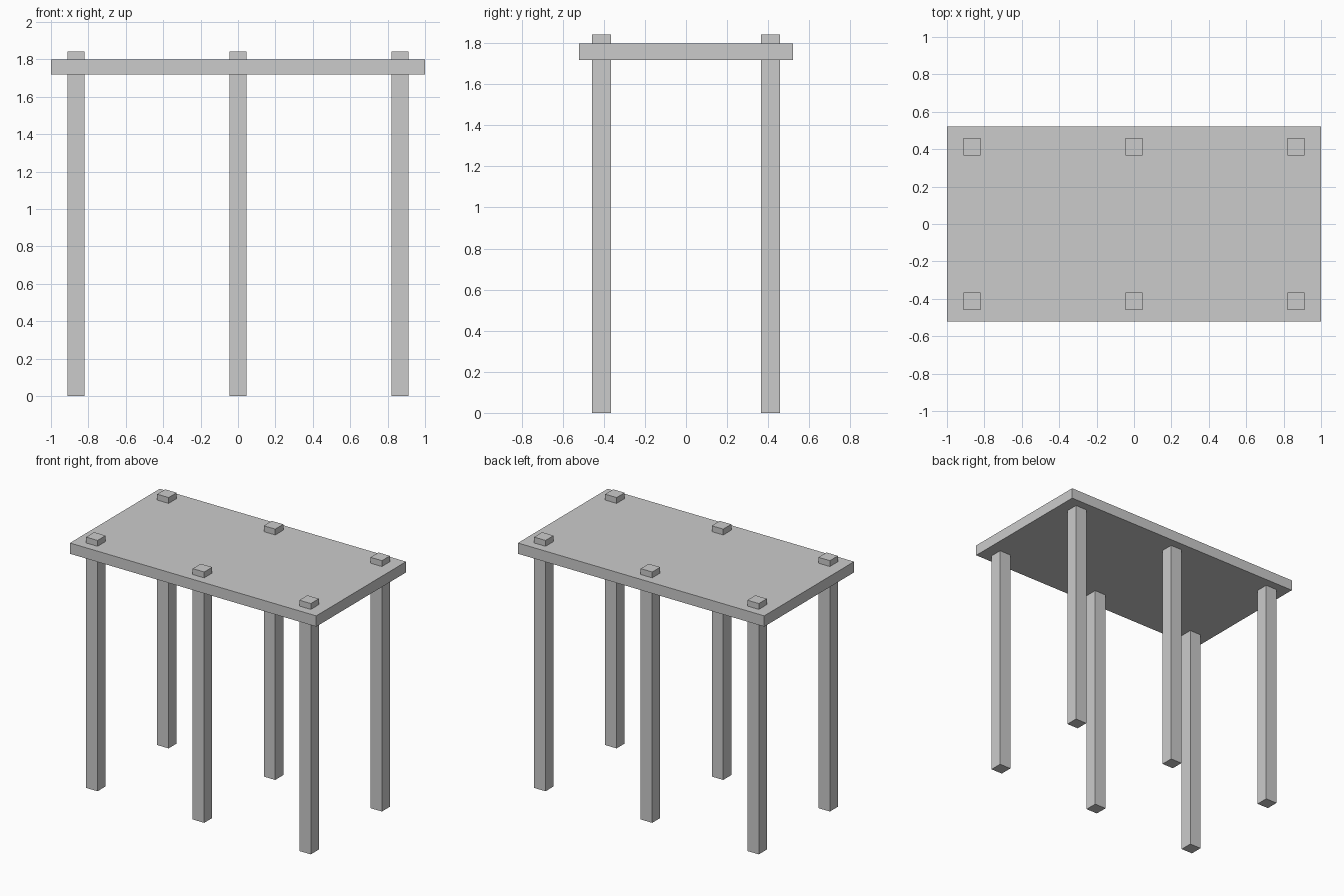
import bpy

if "Cube" in bpy.data.objects:
    bpy.data.objects.remove(bpy.data.objects["Cube"])


def box(name, x, y, z0, z1, width, depth):
    """Axis-aligned box centred on x, y and spanning z0 to z1."""
    bpy.ops.mesh.primitive_cube_add(size=1, location=(x, y, (z0 + z1) / 2))
    obj = bpy.context.object
    obj.name = name
    obj.scale = (width, depth, z1 - z0)
    bpy.ops.object.transform_apply(location=False, rotation=False, scale=True)
    return obj


# Flat top slab
box("table_top", 0, 0, 1.719, 1.798, 2.0, 1.042)

# Six square posts that pass through the slab and stick out above it
LEG = 0.093
for side, y in (("front", -0.412), ("back", 0.412)):
    for place, x in (("left", -0.866), ("middle", 0), ("right", 0.866)):
        box(f"{side}_{place}_leg", x, y, 0, 1.841, LEG, LEG)
